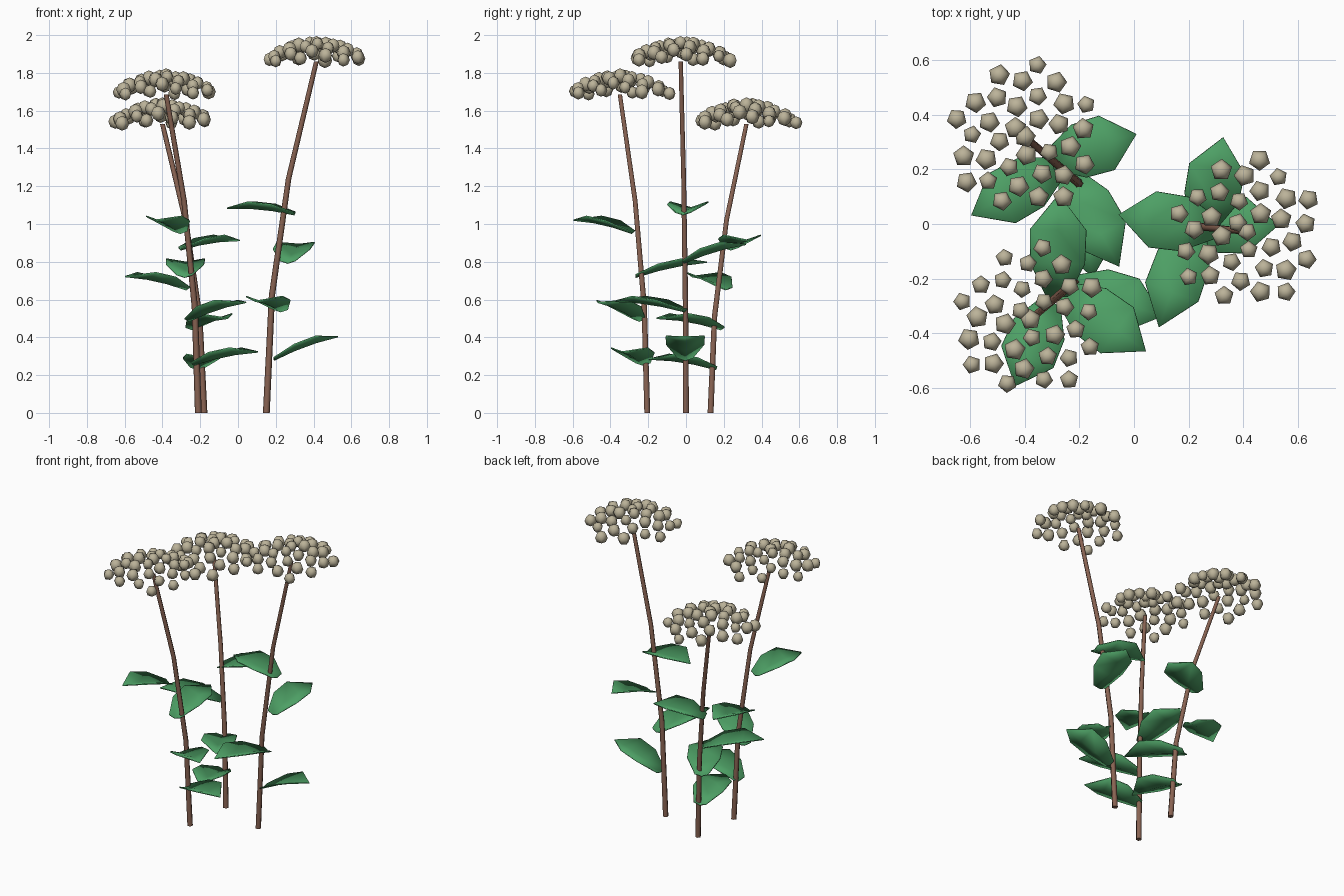
import bpy, bmesh, math, random
from mathutils import Vector, Matrix

random.seed(4)
if "Cube" in bpy.data.objects:
    bpy.data.objects.remove(bpy.data.objects["Cube"], do_unlink=True)


def material(name, rgb):
    m = bpy.data.materials.new(name)
    m.use_nodes = True
    m.diffuse_color = (*rgb, 1)
    m.node_tree.nodes["Principled BSDF"].inputs["Base Color"].default_value = (*rgb, 1)
    return m


BROWN = material("stem brown", (0.25, 0.125, 0.085))
GREEN = material("leaf green", (0.075, 0.35, 0.13))
CREAM = material("dried cream", (0.50, 0.45, 0.32))


def finish(bm, name, mat, angle):
    """Turn a bmesh into a shaded, coloured object."""
    bmesh.ops.recalc_face_normals(bm, faces=bm.faces)
    mesh = bpy.data.meshes.new(name)
    bm.to_mesh(mesh)
    bm.free()
    mesh.materials.append(mat)
    obj = bpy.data.objects.new(name, mesh)
    bpy.context.collection.objects.link(obj)
    bpy.ops.object.select_all(action='DESELECT')
    obj.select_set(True)
    bpy.context.view_layer.objects.active = obj
    bpy.ops.object.shade_smooth_by_angle(angle=math.radians(angle))
    return obj


def make_stem(name, base, lean, height, sides=6, steps=3):
    """Tapered stalk whose lean grows with the square of its height."""
    bm = bmesh.new()
    rings = []
    for k in range(steps + 1):
        t = k / steps
        c = base + lean * t * t + Vector((0, 0, height * t))
        r = 0.018 - 0.005 * t
        rings.append([bm.verts.new(c + r * Vector((math.cos(a), math.sin(a), 0)))
                      for a in (math.tau * i / sides for i in range(sides))])
    for lo, hi in zip(rings, rings[1:]):
        for i in range(sides):
            j = (i + 1) % sides
            bm.faces.new((lo[i], lo[j], hi[j], hi[i]))
    bm.faces.new(rings[0])
    bm.faces.new(rings[-1])
    finish(bm, name, BROWN, 65)


def make_leaf(name, origin, heading, length, rise):
    """Broad pointed leaf, folded upward along its middle."""
    bm = bmesh.new()
    place = Matrix.Translation(origin) @ Matrix.Rotation(math.radians(heading), 4, 'Z')
    rows = []
    for s, half in ((0, 0.04), (0.32, 0.1), (0.65, 0.103)):
        z = rise * s + 0.05 * s * (1 - s)
        rows.append([bm.verts.new(place @ Vector((length * s, side * half,
                                                  z + abs(side) * half * 0.33)))
                     for side in (-1, 0, 1)])
    tip = bm.verts.new(place @ Vector((length, 0, rise)))
    for a, b in zip(rows, rows[1:]):
        for i in (0, 1):
            bm.faces.new((a[i], b[i], b[i + 1], a[i + 1]))
    for i in (0, 1):
        bm.faces.new((rows[-1][i], tip, rows[-1][i + 1]))
    obj = finish(bm, name, GREEN, 45)
    solid = obj.modifiers.new("thickness", 'SOLIDIFY')
    solid.thickness = 0.007
    solid.offset = 0


def make_head(name, centre, count=34, radius=0.275):
    """Domed cluster of small five-sided buds in a golden-angle spiral."""
    bm = bmesh.new()
    golden = math.pi * (3 - math.sqrt(5))
    for i in range(count):
        f = i / count
        r, a = radius * math.sqrt(f), golden * i
        spot = centre + Vector((r * math.cos(a), r * math.sin(a), 0.1 * (1 - f)))
        bmesh.ops.create_uvsphere(
            bm, u_segments=5, v_segments=4, radius=random.uniform(0.033, 0.041),
            matrix=Matrix.Translation(spot) @ Matrix.Rotation(random.uniform(0, math.tau), 4, 'Z'))
    finish(bm, name, CREAM, 80)


# Each plant: base, lean, height, then leaves as (heading, length, rise)
plants = {
    "left": ((0.15, 0), (0.265, -0.028), 1.86,
             ((0, 0.34, 0.125), (250, 0.395, 0.055), (79, 0.336, 0.1), (172, 0.36, 0.035))),
    "front": ((-0.21, -0.205), (-0.17, -0.145), 1.685,
              ((342, 0.36, 0.07), (324, 0.374, 0.1), (89, 0.377, 0.08), (247, 0.335, 0.07))),
    "back": ((-0.18, 0.13), (-0.22, 0.19), 1.53,
             ((280, 0.36, 0.055), (299, 0.39, 0.06), (209, 0.37, 0.07), (16.5, 0.327, 0.05))),
}

for label, (base, lean, height, leaves) in plants.items():
    base, lean = Vector((*base, 0)), Vector((*lean, 0))
    make_stem(label + "_stem", base, lean, height)
    for n, (heading, length, rise) in enumerate(leaves):
        t = 0.15 + 0.138 * n
        origin = base + lean * t + Vector((0, 0, height * t))
        make_leaf(f"{label}_leaf_{n + 1}", origin, heading, length, rise)
    make_head(label + "_flower_head", base + lean + Vector((0, 0, height)))
